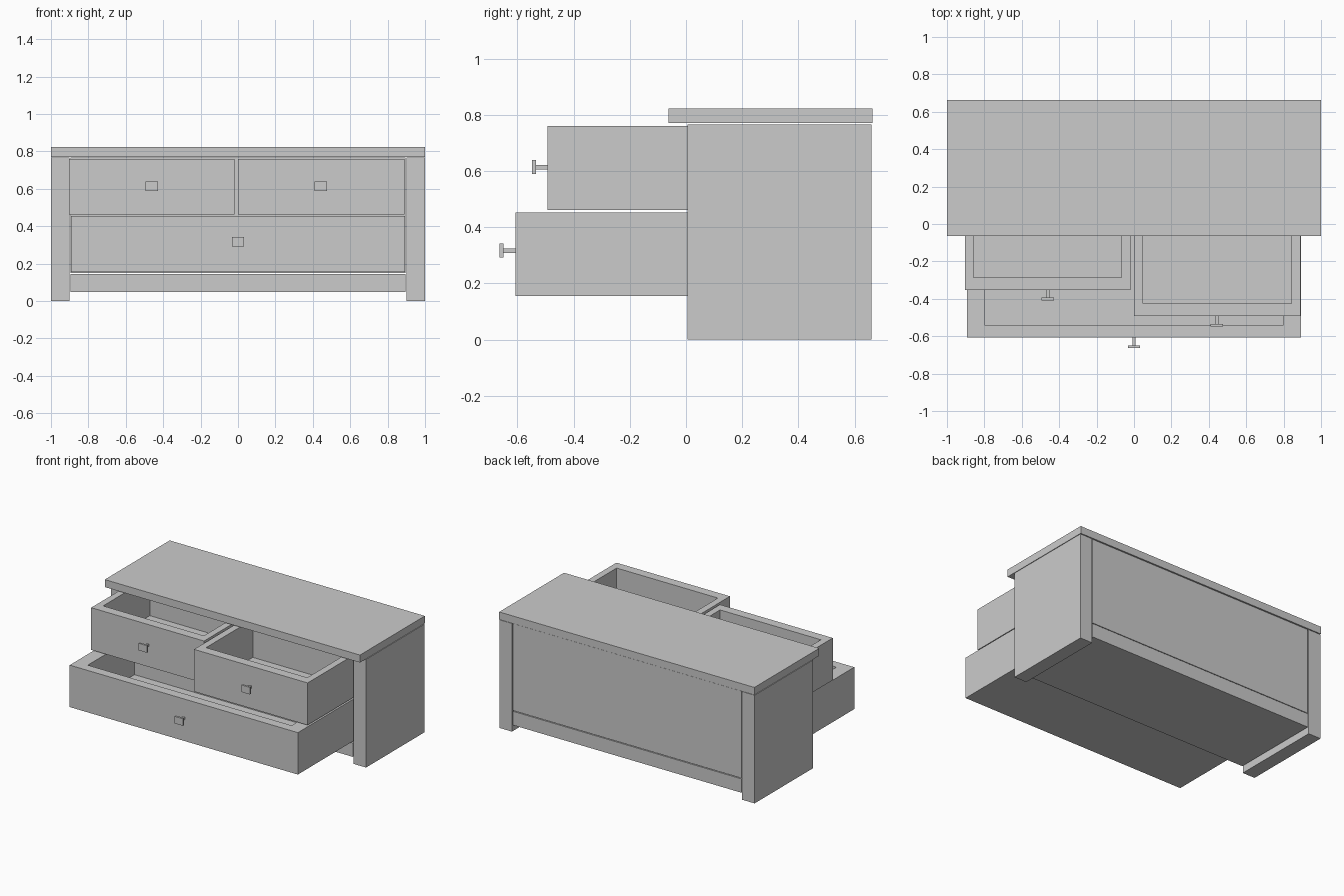
import bpy
import bmesh
from mathutils import Vector

if "Cube" in bpy.data.objects:
    bpy.data.objects.remove(bpy.data.objects["Cube"])


def mesh_object(name, bm):
    me = bpy.data.meshes.new(name)
    bm.to_mesh(me)
    bm.free()
    ob = bpy.data.objects.new(name, me)
    bpy.context.collection.objects.link(ob)
    return ob


def cuboid(bm, x, y, z):
    """Add a box spanning the given (min, max) ranges; return its verts."""
    verts = bmesh.ops.create_cube(bm, size=1)["verts"]
    for v in verts:
        v.co = Vector([(r[0] + r[1]) / 2 + c * (r[1] - r[0])
                       for r, c in zip((x, y, z), v.co)])
    return verts


def box(name, x, y, z):
    bm = bmesh.new()
    cuboid(bm, x, y, z)
    return mesh_object(name, bm)


def drawer(name, x, z, front, side, wall=0.066, floor=0.03, depth=0.655):
    """Open tray: inset the top face to the wall thickness and sink it."""
    back = front + depth
    bm = bmesh.new()
    cuboid(bm, x, (front, back), z)
    bm.faces.ensure_lookup_table()
    bm.normal_update()
    top = max(bm.faces, key=lambda f: f.normal.z)
    bmesh.ops.inset_region(bm, faces=[top], thickness=0.02)
    mx, my = (x[0] + x[1]) / 2, (front + back) / 2
    for v in top.verts:
        v.co.x = x[0] + side if v.co.x < mx else x[1] - side
        v.co.y = front + wall if v.co.y < my else back - wall
    # Sink the inner face to make the cavity
    res = bmesh.ops.extrude_discrete_faces(bm, faces=[top])
    for v in res["faces"][0].verts:
        v.co.z = z[0] + floor
    bmesh.ops.recalc_face_normals(bm, faces=bm.faces)
    mesh_object(name, bm)


def knob(name, x, front, z):
    """Square plate on a thin square stem."""
    bm = bmesh.new()
    cuboid(bm, (x - 0.008, x + 0.008), (front - 0.045, front), (z - 0.008, z + 0.008))
    cuboid(bm, (x - 0.033, x + 0.033), (front - 0.056, front - 0.042), (z - 0.025, z + 0.025))
    mesh_object(name, bm)


# Carcass
box("table_top", (-1, 1), (-0.063, 0.663), (0.77, 0.823))
for label, s in (("left", -1), ("right", 1)):
    box(label + "_side_panel", tuple(sorted((s * 0.902, s * 1.0))),
        (0.005, 0.66), (0, 0.766))
box("base_plinth", (-0.896, 0.896), (0.007, 0.658), (0.047, 0.145))
box("back_panel", (-0.896, 0.896), (0.632, 0.657), (0.15, 0.766))

# Drawers pulled out by different amounts, each with a knob
for name, x, z, front, side, kx in (
        ("upper_left_drawer", (-0.904, -0.02), (0.461, 0.76), -0.352, 0.047, -0.461),
        ("upper_right_drawer", (0.0, 0.89), (0.461, 0.76), -0.492, 0.048, 0.443),
        ("lower_drawer", (-0.894, 0.894), (0.156, 0.453), -0.607, 0.095, 0.0)):
    drawer(name, x, z, front, side)
    knob(name + "_knob", kx, front, z[0] + 0.153 if "upper" in name else 0.317)
